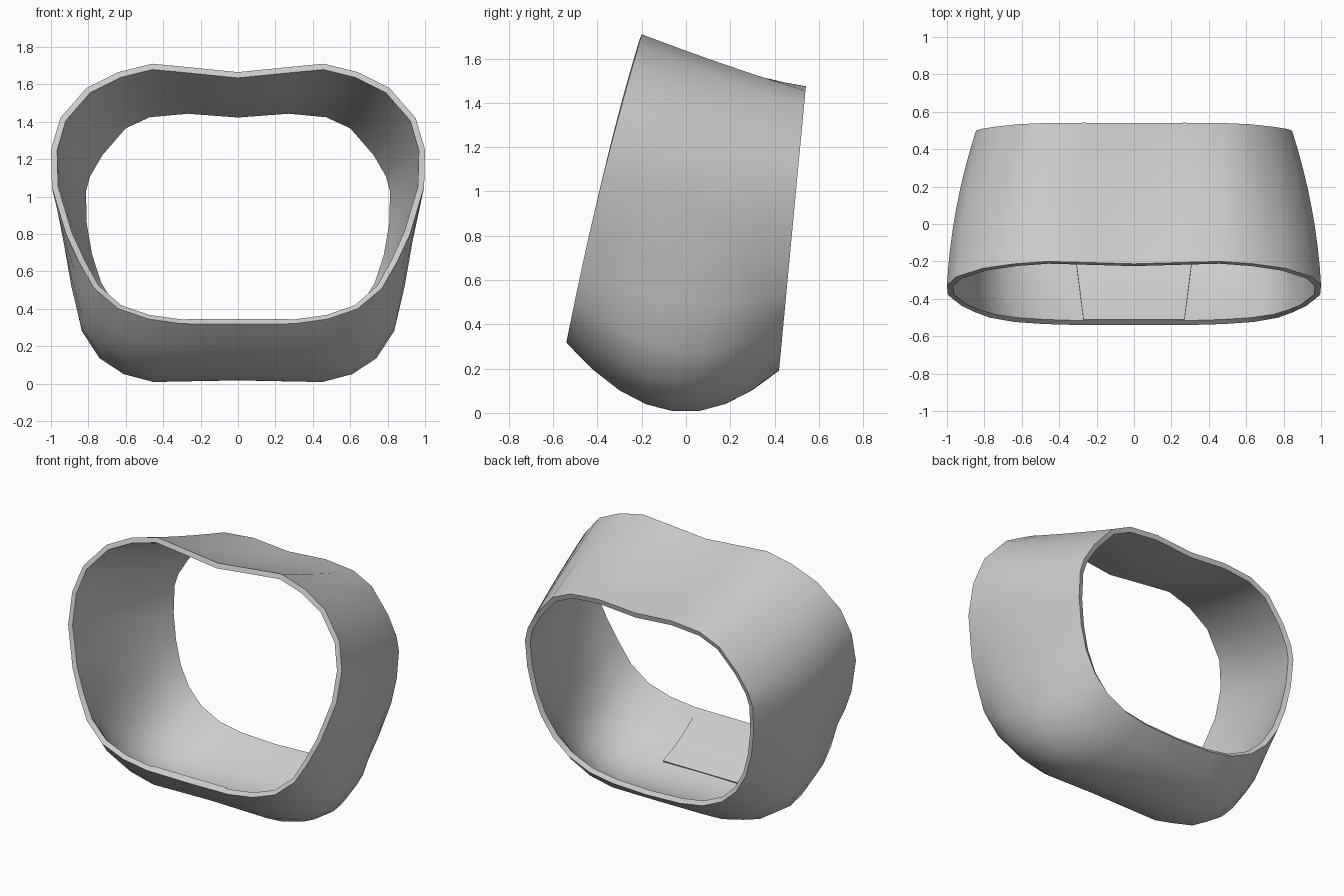
import bpy, bmesh, math
from mathutils import Vector

if "Cube" in bpy.data.objects:
    bpy.data.objects.remove(bpy.data.objects["Cube"])

# half profiles (x, z) from top centre to bottom centre: front rim, middle, back rim
FRONT = [(0, 1.665), (.25, 1.69), (.46, 1.71), (.64, 1.665), (.81, 1.58), (.95, 1.42), (1, 1.25),
         (.995, 1.05), (.92, .80), (.85, .65), (.77, .51), (.64, .40), (.48, .345), (.3, .32), (0, .317)]
MIDDLE = [(0, 1.535), (.27, 1.56), (.48, 1.575), (.66, 1.51), (.8, 1.39), (.9, 1.26), (.95, 1.1),
          (.95, .95), (.92, .73), (.885, .5), (.835, .28), (.74, .135), (.61, .05), (.45, .008), (0, .018)]
BACK = [(0, 1.455), (.27, 1.475), (.48, 1.455), (.62, 1.39), (.75, 1.24), (.82, 1.12), (.845, 1.03),
        (.84, .85), (.81, .68), (.76, .53), (.68, .40), (.57, .30), (.42, .23), (.25, .20), (0, .19)]
WALL, STEPS = 0.033, 8


def surface(i, t):
    """Point on the outer skin: profile index i, depth t (0 front, 1 back)."""
    a, b, c = (1 - t) * (1 - 2 * t), 4 * t * (1 - t), t * (2 * t - 1)
    f, m, k = FRONT[i], MIDDLE[i], BACK[i]
    h = (1.71 - f[1]) / 1.39
    y0 = -.2 - .34 * h - .018 * math.sin(math.pi * h)
    y1 = .42 + .12 * (k[1] - .19) / 1.27
    return Vector((a * f[0] + b * m[0] + c * k[0], y0 + (y1 - y0) * t,
                   a * f[1] + b * m[1] + c * k[1]))


def finish(name, bm, thickness, offset):
    bmesh.ops.recalc_face_normals(bm, faces=bm.faces)
    me = bpy.data.meshes.new(name)
    bm.to_mesh(me)
    bm.free()
    ob = bpy.data.objects.new(name, me)
    bpy.context.collection.objects.link(ob)
    bpy.ops.object.select_all(action='DESELECT')
    ob.select_set(True)
    bpy.context.view_layer.objects.active = ob
    mod = ob.modifiers.new("wall", 'SOLIDIFY')
    mod.thickness, mod.offset = thickness, offset
    mod.use_even_offset = True
    bpy.ops.object.modifier_apply(modifier="wall")
    bpy.ops.object.shade_smooth_by_angle(angle=math.radians(40))
    return ob


# band: closed loops lofted from the front rim to the back rim
n = len(FRONT)
bm = bmesh.new()
rings = []
for s in range(STEPS + 1):
    right = [surface(i, s / STEPS) for i in range(n)]
    left = [Vector((-p.x, p.y, p.z)) for p in right[-2:0:-1]]
    rings.append([bm.verts.new(p) for p in right + left])
for r0, r1 in zip(rings, rings[1:]):
    for j in range(len(r0)):
        q = (j + 1) % len(r0)
        bm.faces.new((r0[j], r0[q], r1[q], r1[j]))
bm.normal_update()
bmesh.ops.recalc_face_normals(bm, faces=bm.faces)
# an open tube: make sure the normals point outward
if sum(f.normal.dot(f.calc_center_median() - Vector((0, 0, .85))) for f in bm.faces) < 0:
    bmesh.ops.reverse_faces(bm, faces=bm.faces)
finish("band", bm, WALL, -1)

# thin pad lying on the inside floor, starting at the front rim
bm = bmesh.new()
rows = []
for s in range(4):
    t = .34 * s / 3
    p = surface(n - 1, t)
    d = surface(n - 1, t + .01) - p
    p += Vector((0, -d.z, d.y)).normalized() * (WALL + .003)
    w = .27 + .04 * s / 3
    rows.append([bm.verts.new((x, p.y, p.z)) for x in (-w, 0, w)])
for r0, r1 in zip(rows, rows[1:]):
    for j in range(2):
        bm.faces.new((r0[j], r0[j + 1], r1[j + 1], r1[j]))
finish("floor_pad", bm, .012, 0)
